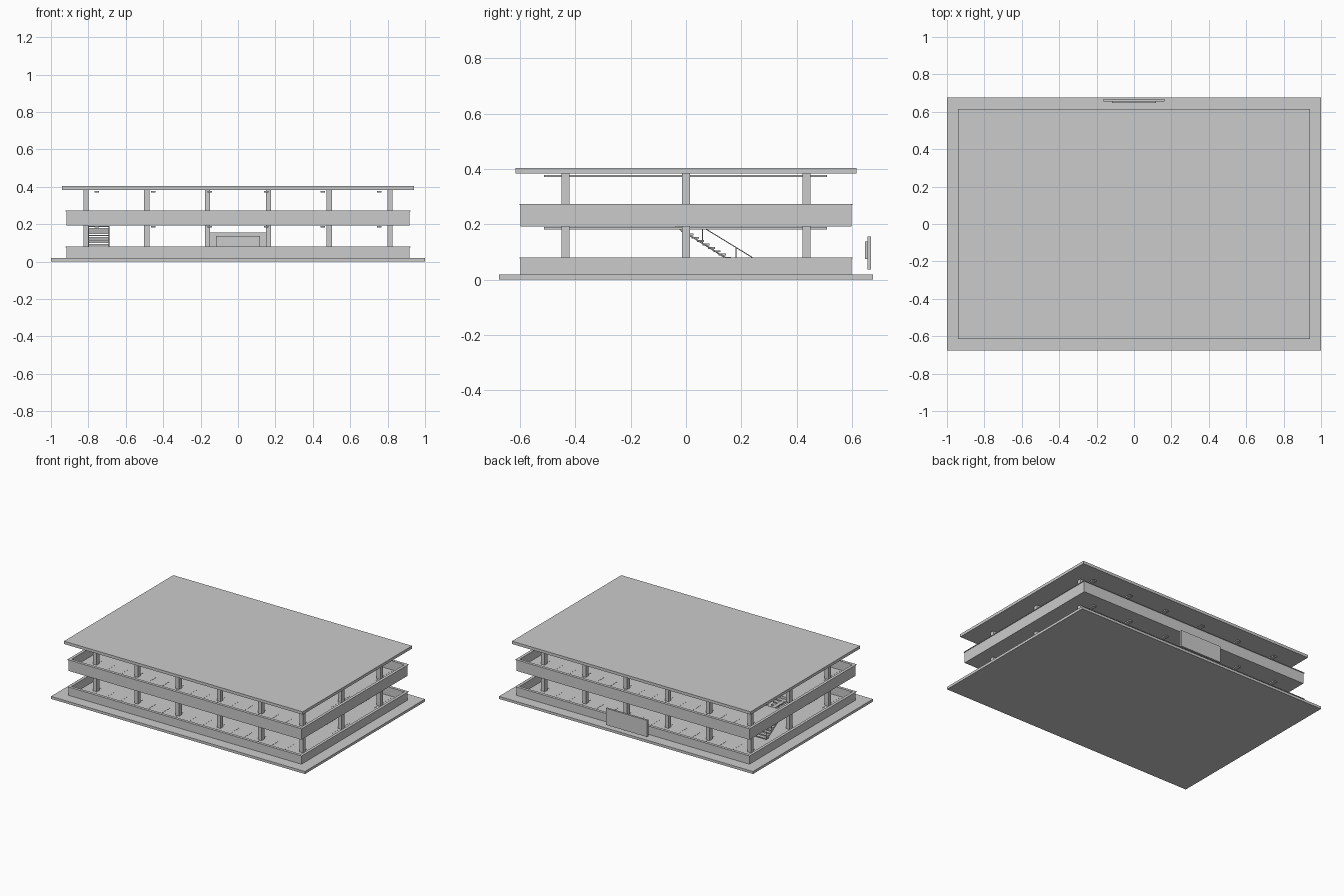
import bpy
import bmesh
from mathutils import Matrix, Vector

cube = bpy.data.objects.get("Cube")
if cube:
    bpy.data.objects.remove(cube, do_unlink=True)

# One concrete grey for everything
grey = bpy.data.materials.new("concrete grey")
grey.use_nodes = True
grey.diffuse_color = (0.6, 0.6, 0.6, 1)
grey.node_tree.nodes["Principled BSDF"].inputs["Base Color"].default_value = (0.6, 0.6, 0.6, 1)


def build(name, boxes):
    """Make one object from boxes given as x, y and z ranges."""
    bm = bmesh.new()
    for spans in boxes:
        centre = Vector([(a + b) / 2 for a, b in spans])
        size = Vector([b - a for a, b in spans])
        bmesh.ops.create_cube(bm, size=1, matrix=Matrix.LocRotScale(centre, None, size))
    mesh = bpy.data.meshes.new(name)
    bm.to_mesh(mesh)
    bm.free()
    mesh.materials.append(grey)
    obj = bpy.data.objects.new(name, mesh)
    bpy.context.collection.objects.link(obj)


def around(c, w):
    return (c - w / 2, c + w / 2)


def ring(x, y, thick, z):
    """Four walls of a rectangular ring with outer half sizes x and y."""
    walls = [((-x, x), around(s * (y - thick / 2), thick), z) for s in (-1, 1)]
    inner = y - thick
    walls += [(around(s * (x - thick / 2), thick), (-inner, inner), z) for s in (-1, 1)]
    return walls


def bar(name, start, end, radius):
    """Straight round bar."""
    curve = bpy.data.curves.new(name, "CURVE")
    curve.dimensions = "3D"
    curve.bevel_depth = radius
    curve.bevel_resolution = 1
    curve.use_fill_caps = True
    line = curve.splines.new("POLY")
    line.points.add(1)
    for point, co in zip(line.points, (start, end)):
        point.co = (*co, 1)
    curve.materials.append(grey)
    obj = bpy.data.objects.new(name, curve)
    bpy.context.collection.objects.link(obj)


X, Y = 0.918, 0.597

# Ground plate and roof
build("ground_plate", [((-1, 1), (-0.675, 0.675), (0, 0.018))])
build("roof", [((-0.94, 0.94), (-0.615, 0.615), (0.384, 0.404))])

# Upper deck, left open above the stairs
hole_x, hole_y, deck_z = (-0.81, -0.68), (-0.04, 0.13), (0.192, 0.208)
build("upper_deck", [
    ((-X, hole_x[0]), (-Y, Y), deck_z),
    ((hole_x[1], X), (-Y, Y), deck_z),
    (hole_x, (-Y, hole_y[0]), deck_z),
    (hole_x, (hole_y[1], Y), deck_z),
])

# Parapets with a thin projecting cap
for level, bottom, top in (("lower", 0.018, 0.08), ("upper", 0.208, 0.273)):
    build(level + "_parapet", ring(X, Y, 0.012, (bottom, top - 0.004)))
    build(level + "_parapet_cap", ring(X + 0.005, Y + 0.005, 0.02, (top - 0.004, top)))

# Columns on a six by three grid
columns_x = [0.325 * (i - 2.5) for i in range(6)]
for level, z in (("lower", (0.018, 0.192)), ("upper", (0.208, 0.384))):
    build(level + "_columns", [(around(x, 0.028), around(y, 0.03), z)
                               for x in columns_x for y in (-0.435, 0, 0.435)])

# Long light strips under each ceiling
for level, z in (("lower", 0.186), ("upper", 0.374)):
    build(level + "_light_strips", [(around(0.302 * (i - 2.5), 0.026), (-0.513, 0.51), around(z, 0.008))
                                    for i in range(6)])

# Raised parking bay lines, kept clear of the stairs
for level, floor in (("lower", 0.018), ("upper", 0.208)):
    build(level + "_bay_lines", [(around(0.108 * (i - 7.5), 0.005), around(y, 0.2), (floor, floor + 0.001))
                                 for i in range(16) for y in (-0.48, 0, 0.48)
                                 if y or i > 1])

# Open stairs descending towards the back
steps = 14
run, rise = 0.0195, 0.0122
build("stair_treads", [((-0.8, -0.69), around(-0.025 + run * i, run + 0.006),
                        around(0.188 - rise * i, 0.007)) for i in range(steps)])
stair_end = (-0.025 + run * (steps - 1), 0.188 - rise * (steps - 1))
for side, x in (("right", -0.8), ("left", -0.69)):
    bar(side + "_stringer", (x, -0.025, 0.184), (x, stair_end[0], stair_end[1] - 0.004), 0.003)
    bar(side + "_handrail", (x, 0.06, 0.19), (x, 0.24, 0.08), 0.002)
    for i, y in enumerate((0.06, 0.18, 0.24)):
        drop = (y - 0.06) * 0.61
        bar(f"{side}_rail_post_{i + 1}", (x, y, 0.19 - drop), (x, y, 0.135 - drop), 0.002)

# Blank sign board behind the building with a smaller backing panel
build("sign_board", [((-0.163, 0.163), (0.655, 0.669), (0.037, 0.155))])
build("sign_backing", [((-0.117, 0.117), (0.646, 0.655), (0.075, 0.138))])
